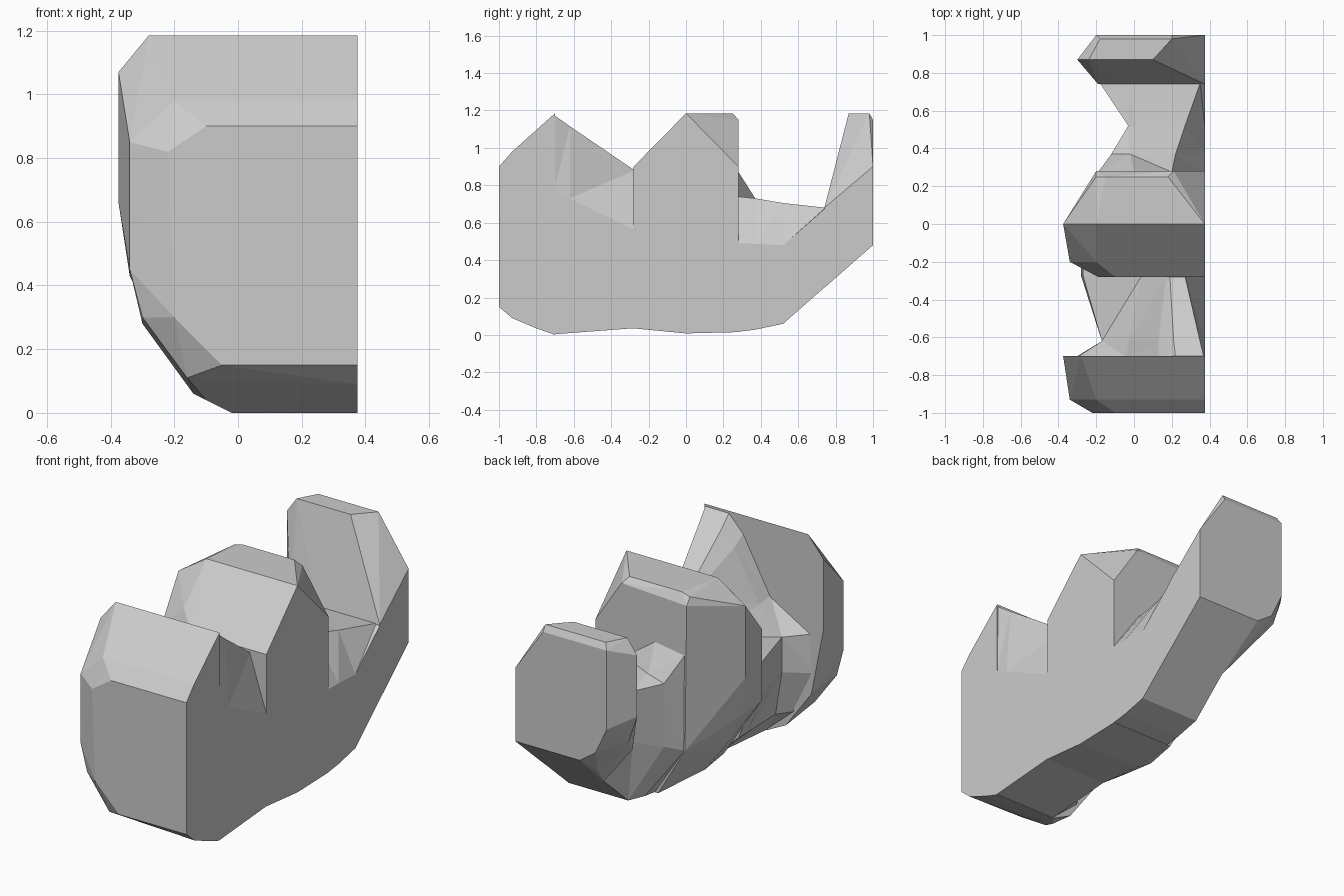
import bpy, bmesh

if "Cube" in bpy.data.objects:
    bpy.data.objects.remove(bpy.data.objects["Cube"])

R = 0.375  # flat side plane


def finish(name, bm):
    bmesh.ops.recalc_face_normals(bm, faces=bm.faces[:])
    me = bpy.data.meshes.new(name)
    bm.to_mesh(me)
    bm.free()
    ob = bpy.data.objects.new(name, me)
    bpy.context.collection.objects.link(ob)
    return ob


def hull(name, sections):
    """Convex lump around outlines given as (y, [(x, z), ...])."""
    bm = bmesh.new()
    for y, pts in sections:
        for x, z in pts:
            bm.verts.new((x, y, z))
    res = bmesh.ops.convex_hull(bm, input=bm.verts[:])
    junk = {g for g in res["geom_interior"] + res["geom_unused"]
            if isinstance(g, bmesh.types.BMVert)}
    bmesh.ops.delete(bm, geom=list(junk), context='VERTS')
    return finish(name, bm)


def loft(name, sections):
    """Skin equal-count outlines along y, with capped ends."""
    bm = bmesh.new()
    rings = [[bm.verts.new((x, y, z)) for x, z in pts] for y, pts in sections]
    n = len(rings[0])
    for a, b in zip(rings, rings[1:]):
        for i in range(n):
            j = (i + 1) % n
            bm.faces.new((a[i], a[j], b[j], b[i]))
    bm.faces.new(rings[0])
    bm.faces.new(rings[-1])
    bmesh.ops.triangulate(bm, faces=bm.faces[:])
    return finish(name, bm)


# Front lobe
front = hull("front_lobe", [
    (-1.0, [(R, .15), (-.05, .15), (-.2, .3), (-.22, .82), (-.1, .9), (R, .9)]),
    (-.93, [(R, .09), (-.16, .11), (-.3, .3), (-.34, .45), (-.34, .85), (-.2, .98), (R, .98)]),
    (-.8, [(R, .035), (-.1, .04)]),
    (-.7, [(R, 0), (-.02, 0), (-.14, .06), (-.3, .28), (-.375, .66),
           (-.375, 1.07), (-.28, 1.185), (R, 1.185)])])

# Middle lobe with its sloped outer corner
middle = hull("middle_lobe", [
    (-.28, [(R, .035), (-.02, .035), (-.15, .25), (-.19, .45), (-.19, .82), (-.1, .9), (R, .9)]),
    (-.2, [(R, .03), (-.1, .08), (-.34, .45), (-.34, .85), (-.2, .98), (R, .98)]),
    (0, [(R, .008), (-.02, .008), (-.12, .07), (-.22, .2), (-.34, .43), (-.375, .66),
         (-.375, 1.07), (-.2, 1.185), (R, 1.185)]),
    (.25, [(-.2, 1.17), (-.15, 1.185), (.18, 1.185)]),
    (.28, [(R, .015), (-.02, .015), (-.19, .3), (-.2, 1.13), (.21, 1.15), (R, .9)])])

# Raised rear lobe
rear = hull("rear_lobe", [
    (.74, [(R, .2525), (0, .2525), (-.18, .48), (-.19, .65), (-.02, .68), (R, .68)]),
    (.87, [(-.05, .38), (-.25, .6), (-.3, .75), (-.3, 1.1), (-.24, 1.185), (.1, 1.185)]),
    (.98, [(-.18, 1.185), (.2, 1.185)]),
    (1.0, [(R, .48), (-.03, .48), (-.13, .55), (-.2, .7), (-.2, 1.15), (.2, 1.15), (R, .9)])])

# Folded neck between front and middle lobes, pinched behind the front lobe
side = [(-.2, .2), (-.28, .42), (-.27, .6), (.04, .68), (.17, .86), (.19, .88), (.27, .88), (R, .56)]
neck = loft("front_neck", [
    (-.705, [(R, .003), (-.02, .003), (-.19, .15), (-.31, .4), (-.3, .62), (-.04, .77),
             (.13, 1.08), (.22, 1.175), (.37, 1.175), (R, .77)]),
    (-.62, [(R, .01), (-.02, .01), (-.13, .15), (-.17, .4), (-.17, .6), (-.03, .75),
            (.13, 1.03), (.21, 1.115), (.35, 1.115), (R, .73)]),
    (-.275, [(R, .036), (-.02, .036)] + side),
    (-.19, [(R, .031), (-.02, .031)] + side)])

# Low pinched neck rising to the rear lobe
rear_neck = loft("rear_neck", [
    (.275, [(R, .016), (0, .016), (-.185, .3), (-.19, .85), (0, .88), (.2, .74), (R, .49)]),
    (.37, [(R, .028), (0, .028), (-.12, .34), (-.12, .7), (-.02, .73), (.22, .73), (R, .487)]),
    (.52, [(R, .06), (0, .06), (-.03, .4), (-.03, .69), (0, .705), (.27, .705), (R, .48)]),
    (.745, [(R, .258), (0, .258), (-.17, .48), (-.18, .65), (-.02, .68), (.35, .68), (R, .678)])])

# Fuse everything into one shell
bpy.context.view_layer.objects.active = front
for part in (neck, middle, rear_neck, rear):
    mod = front.modifiers.new("union", 'BOOLEAN')
    mod.operation = 'UNION'
    mod.solver = 'EXACT'
    mod.object = part
    bpy.ops.object.modifier_apply(modifier=mod.name)
    bpy.data.objects.remove(part)
front.name = "lobed_half_body"
